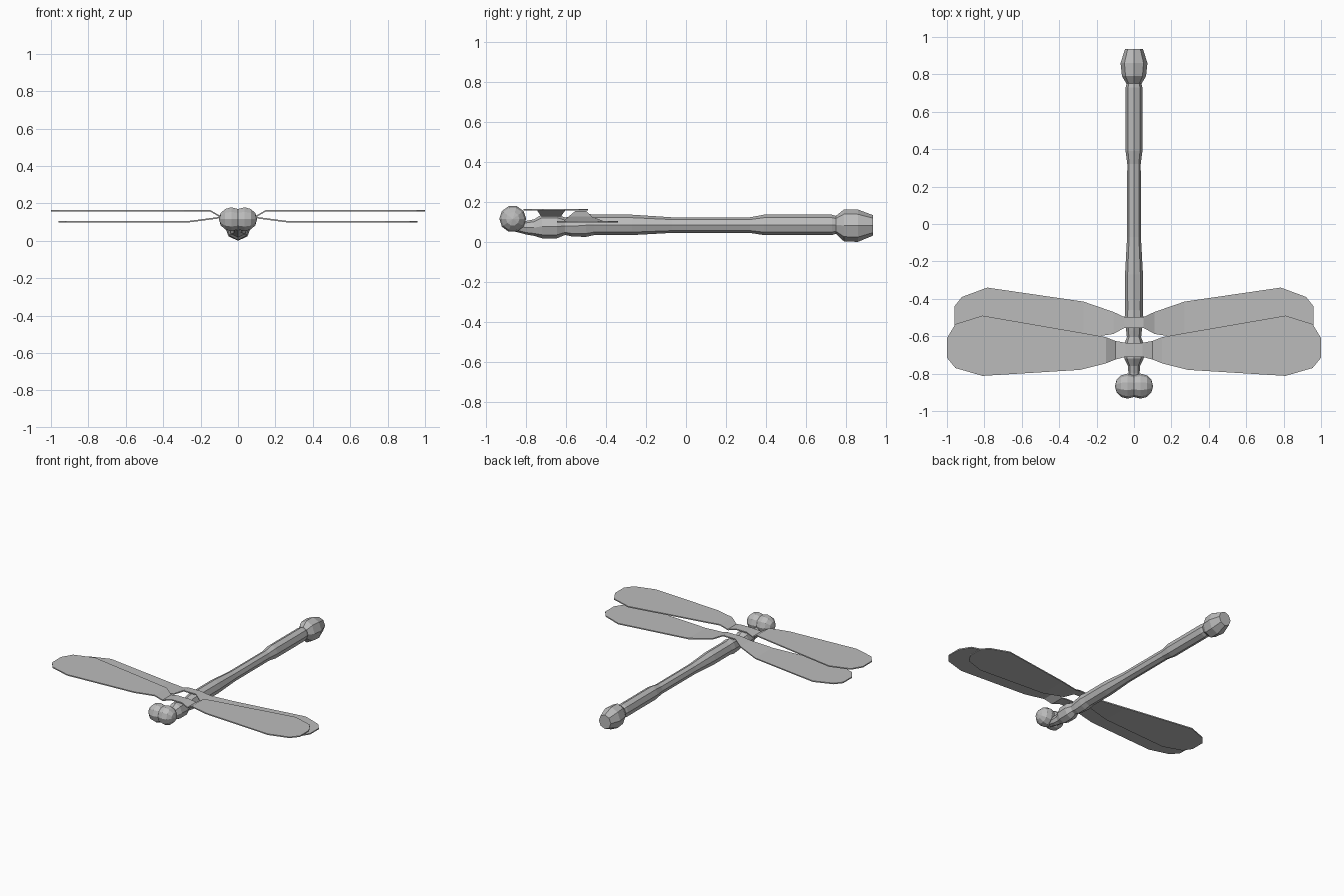
import bpy, math

grey = bpy.data.materials.new("grey")
grey.diffuse_color = (0.5, 0.5, 0.5, 1)


def make(name, verts, faces):
    mesh = bpy.data.meshes.new(name)
    mesh.from_pydata(verts, [], faces)
    mesh.materials.append(grey)
    ob = bpy.data.objects.new(name, mesh)
    bpy.context.collection.objects.link(ob)
    return ob


def skin(n_rings, n):
    """Quads between successive rings of n points, plus both end caps."""
    faces = [(i * n + j, (i + 1) * n + j, (i + 1) * n + (j + 1) % n, i * n + (j + 1) % n)
             for i in range(n_rings - 1) for j in range(n)]
    last = (n_rings - 1) * n
    return faces + [tuple(range(n)), tuple(last + j for j in reversed(range(n)))]


# Body: eight-sided rings as (y, half width, bottom z, top z)
body = [(-0.87, 0.028, 0.055, 0.115), (-0.80, 0.030, 0.037, 0.105), (-0.76, 0.032, 0.030, 0.113),
        (-0.72, 0.052, 0.018, 0.138), (-0.645, 0.054, 0.018, 0.138), (-0.605, 0.038, 0.035, 0.122),
        (-0.57, 0.042, 0.027, 0.130), (-0.50, 0.050, 0.025, 0.142), (-0.46, 0.047, 0.034, 0.136),
        (-0.27, 0.048, 0.034, 0.136), (-0.07, 0.037, 0.045, 0.123), (0.32, 0.036, 0.045, 0.123),
        (0.39, 0.045, 0.034, 0.136), (0.73, 0.045, 0.034, 0.136), (0.75, 0.040, 0.040, 0.130),
        (0.79, 0.064, 0.003, 0.162), (0.86, 0.072, 0.000, 0.162), (0.935, 0.048, 0.031, 0.134)]
verts = []
for y, w, lo, hi in body:
    for k in range(8):
        a = k * math.pi / 4
        verts.append((w * math.cos(a), y, (lo + hi) / 2 + (hi - lo) / 2 * math.sin(a)))
make("body", verts, skin(len(body), 8))


# Wings: one thin sheet across both sides, stations as (x, front y, back y, z)
def wing_pair(name, half, t=0.004):
    stations = [(-x, f, b, z) for x, f, b, z in reversed(half)] + half
    pts = []
    for x, f, b, z in stations:
        pts += [(x, f, z - t), (x, f, z + t), (x, b, z + t), (x, b, z - t)]
    make(name, pts, skin(len(stations), 4))


wing_pair("front_wings", [
    (0.045, -0.71, -0.635, 0.146), (0.10, -0.725, -0.625, 0.132), (0.15, -0.745, -0.605, 0.161),
    (0.29, -0.78, -0.58, 0.161), (0.81, -0.812, -0.49, 0.161), (0.955, -0.77, -0.535, 0.161),
    (1.0, -0.715, -0.61, 0.161)])
wing_pair("hind_wings", [
    (0.05, -0.555, -0.498, 0.150), (0.11, -0.588, -0.47, 0.122), (0.27, -0.612, -0.415, 0.101),
    (0.785, -0.645, -0.34, 0.101), (0.92, -0.60, -0.39, 0.101), (0.96, -0.54, -0.44, 0.101)])

# Eyes: two overlapping faceted balls with poles pointing sideways
for side, label in ((-1, "left"), (1, "right")):
    bpy.ops.mesh.primitive_uv_sphere_add(segments=10, ring_count=6, radius=0.067,
                                         location=(side * 0.035, -0.867, 0.115),
                                         rotation=(0, math.pi / 2, 0))
    eye = bpy.context.object
    eye.name = label + "_eye"
    eye.data.materials.append(grey)
